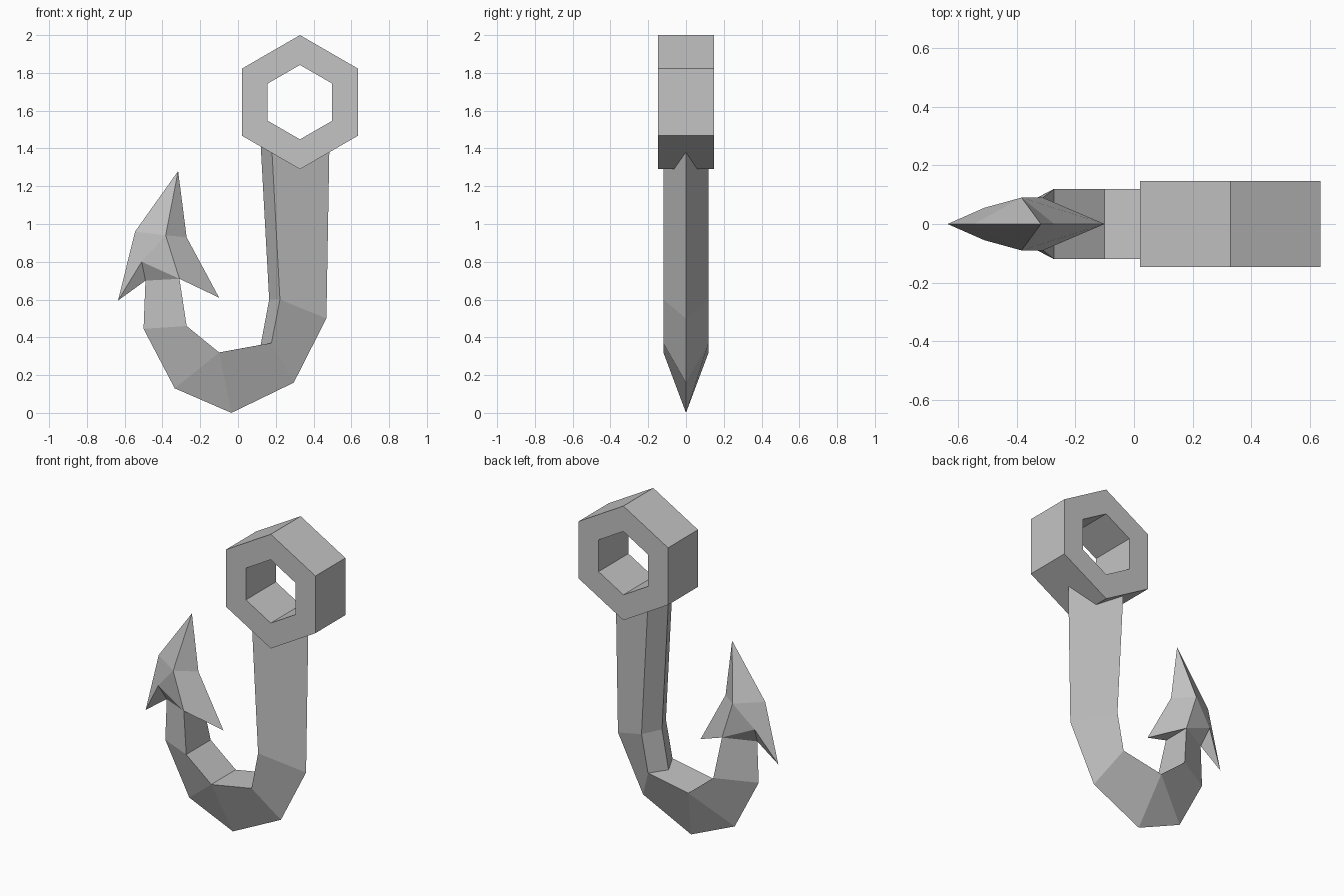
import bpy
import bmesh
from math import sin, cos, pi

if "Cube" in bpy.data.objects:
    bpy.data.objects.remove(bpy.data.objects["Cube"], do_unlink=True)

steel = bpy.data.materials.new("grey steel")
steel.use_nodes = True
COLOUR = (0.55, 0.55, 0.55, 1)
steel.diffuse_color = COLOUR
steel.node_tree.nodes["Principled BSDF"].inputs["Base Color"].default_value = COLOUR


def build(name, polygons):
    """Make a flat-shaded object from polygons, welding shared corners."""
    bm = bmesh.new()
    corners = {}
    for polygon in polygons:
        points = list(dict.fromkeys(polygon))  # collapsed corners become triangles
        if len(points) < 3:
            continue
        for p in points:
            if p not in corners:
                corners[p] = bm.verts.new(p)
        bm.faces.new([corners[p] for p in points])
    bmesh.ops.recalc_face_normals(bm, faces=bm.faces)
    mesh = bpy.data.meshes.new(name)
    bm.to_mesh(mesh)
    bm.free()
    mesh.materials.append(steel)
    obj = bpy.data.objects.new(name, mesh)
    bpy.context.collection.objects.link(obj)
    return obj


def loft(sections, closed=False):
    """Bridge a run of equal-sized sections, capping the ends if open."""
    polygons = []
    pairs = list(zip(sections, sections[1:]))
    if closed:
        pairs.append((sections[-1], sections[0]))
    else:
        polygons += [sections[0], sections[-1]]
    for a, b in pairs:
        for i in range(len(a)):
            j = (i + 1) % len(a)
            polygons.append([a[i], a[j], b[j], b[i]])
    return polygons


# Hexagonal eye ring
def ring_section(angle, outer=0.355, inner=0.197, half=0.147):
    def at(r, y):
        return (0.328 + r * sin(angle), y, 1.645 + r * cos(angle))
    return [at(outer, -half), at(outer, half), at(inner, half), at(inner, -half)]


build("eye_ring", loft([ring_section(i * pi / 3) for i in range(6)], closed=True))

# Shank and bend: kite sections given by outer ridge, side edge, inner ridge, half width
stem_back, stem_side = (-0.49, 0.70), (-0.31, 0.71)
throat = (-0.10, 0.32)
stations = [
    ((0.484, 1.42), (0.178, 1.42), (0.12, 1.42), 0.12),
    ((0.468, 0.50), (0.222, 0.60), (0.165, 0.60), 0.12),
    ((0.295, 0.16), (0.177, 0.37), (0.12, 0.36), 0.12),
    ((-0.035, 0.0), throat, throat, 0.12),
    ((-0.335, 0.13), throat, throat, 0.12),
    ((-0.50, 0.445), (-0.272, 0.46), (-0.272, 0.46), 0.12),
    (stem_back, stem_side, stem_side, 0.09),
]


def kite(outer, side, inner, w):
    section = [(outer[0], 0, outer[1]), (side[0], -w, side[1])]
    if inner != side:
        section.append((inner[0], 0, inner[1]))
    else:
        section.append(((side[0]), 0, side[1]))
    return section + [(side[0], w, side[1])]


build("hook_bend", loft([kite(*s) for s in stations]))

# Barbed point: one half described, the other mirrored across y
tip, back_shoulder, front_shoulder = (-0.317, 0, 1.28), (-0.545, 0, 0.96), (-0.272, 0, 0.93)
back_barb, front_barb = (-0.635, 0, 0.595), (-0.10, 0, 0.61)
cheek, notch = (-0.383, -0.09, 0.94), (-0.51, -0.055, 0.80)
root, stem = (stem_side[0], -0.09, stem_side[1]), (stem_back[0], 0, stem_back[1])
half = [
    [tip, back_shoulder, cheek],
    [tip, cheek, front_shoulder],
    [back_shoulder, back_barb, notch, cheek],
    [cheek, notch, root],
    [cheek, root, front_barb, front_shoulder],
    [back_barb, stem, notch],
    [notch, stem, root],
]


def flip(p):
    return (p[0], -p[1], p[2])


underside = [[root, front_barb, flip(root)], [root, flip(root), stem]]
build("barbed_point", half + [[flip(p) for p in f] for f in half] + underside)
